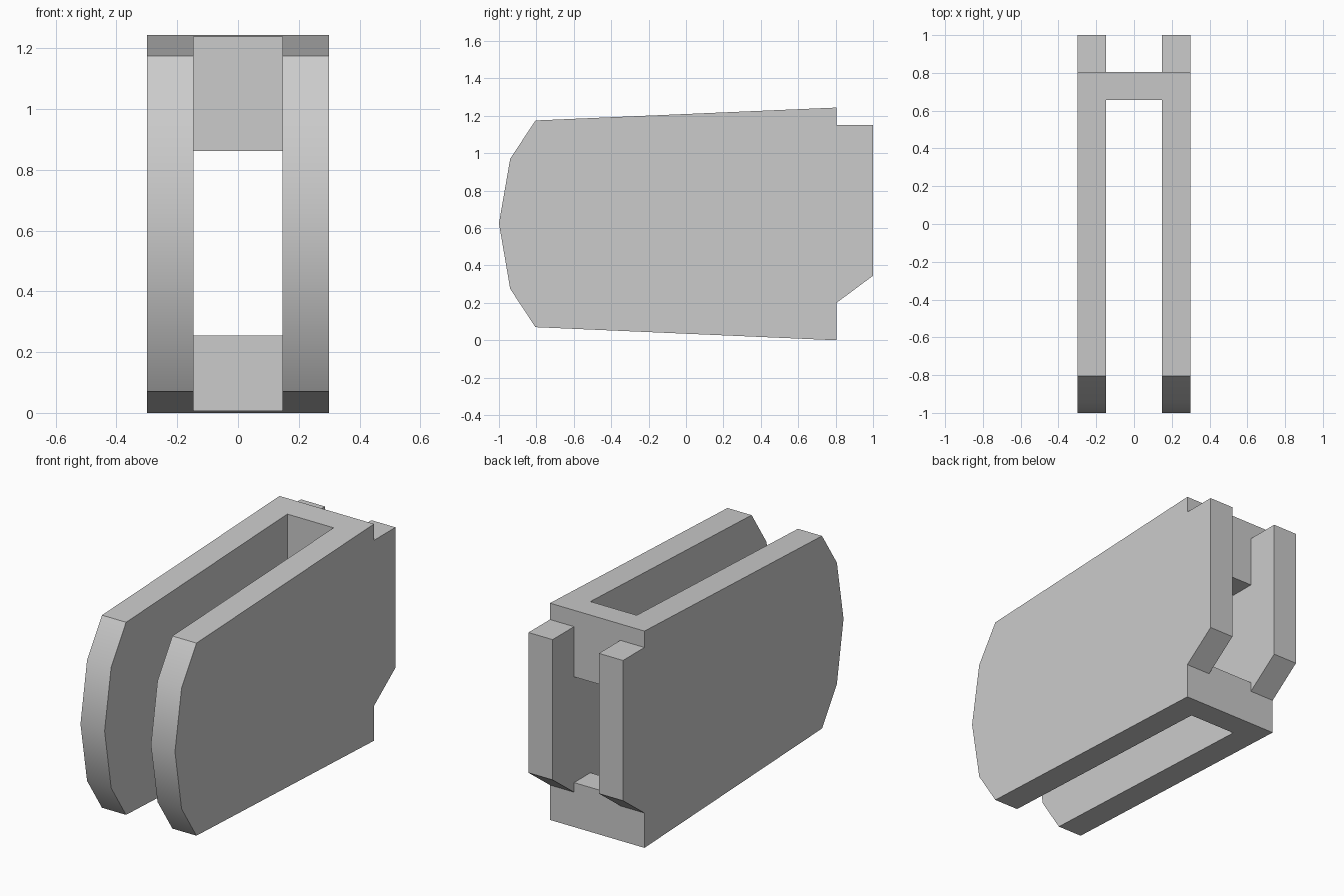
import bpy
import bmesh
from math import radians
from mathutils import Matrix, Vector

cube = bpy.data.objects.get("Cube")
if cube:
    bpy.data.objects.remove(cube, do_unlink=True)

HALF_WIDTH = 0.30
GAP = 0.147        # half the clear width between the two cheeks
BAR_FRONT, BAR_BACK = 0.657, 0.805

# Material
grey = bpy.data.materials.new("plain grey")
grey.use_nodes = True
colour = (0.6, 0.6, 0.6, 1)
grey.diffuse_color = colour
grey.node_tree.nodes["Principled BSDF"].inputs["Base Color"].default_value = colour


def make_object(name, bm):
    bmesh.ops.recalc_face_normals(bm, faces=bm.faces)
    mesh = bpy.data.meshes.new(name)
    bm.to_mesh(mesh)
    bm.free()
    mesh.materials.append(grey)
    obj = bpy.data.objects.new(name, mesh)
    bpy.context.collection.objects.link(obj)
    return obj


def box(name, low, high):
    low, high = Vector(low), Vector(high)
    bm = bmesh.new()
    place = Matrix.Translation((low + high) / 2) @ Matrix.Diagonal((*(high - low), 1))
    bmesh.ops.create_cube(bm, size=1, matrix=place)
    return make_object(name, bm)


# Full-width body from its side profile (y, z)
profile = [(-0.805, 0.07), (-0.94, 0.275), (-1, 0.625), (-0.94, 0.97),
           (-0.805, 1.175), (BAR_BACK, 1.244), (BAR_BACK, 1.15), (1, 1.15),
           (1, 0.345), (BAR_BACK, 0.2), (BAR_BACK, 0)]
bm = bmesh.new()
side = bm.faces.new([bm.verts.new((-HALF_WIDTH, y, z)) for y, z in profile])
swept = bmesh.ops.extrude_face_region(bm, geom=[side])["geom"]
bmesh.ops.translate(bm, vec=(2 * HALF_WIDTH, 0, 0),
                    verts=[v for v in swept if isinstance(v, bmesh.types.BMVert)])
body = make_object("forked_bracket", bm)

# Front slot, rear slot, and the window between upper and lower crossbars
cutters = [
    box("front_slot_cutter", (-GAP, -1.5, -1), (GAP, BAR_FRONT, 2)),
    box("rear_slot_cutter", (-GAP, BAR_BACK, -1), (GAP, 1.5, 2)),
    box("window_cutter", (-GAP, 0.5, 0.255), (GAP, 1.5, 0.862)),
]
bpy.context.view_layer.objects.active = body
for cutter in cutters:
    cut = body.modifiers.new(cutter.name, "BOOLEAN")
    cut.operation = "DIFFERENCE"
    cut.solver = "EXACT"
    cut.object = cutter
    bpy.ops.object.modifier_apply(modifier=cut.name)
for cutter in cutters:
    bpy.data.objects.remove(cutter, do_unlink=True)

# Smooth the rounded nose, keep the other edges sharp
bpy.ops.object.select_all(action="DESELECT")
body.select_set(True)
bpy.ops.object.shade_smooth_by_angle(angle=radians(30))
